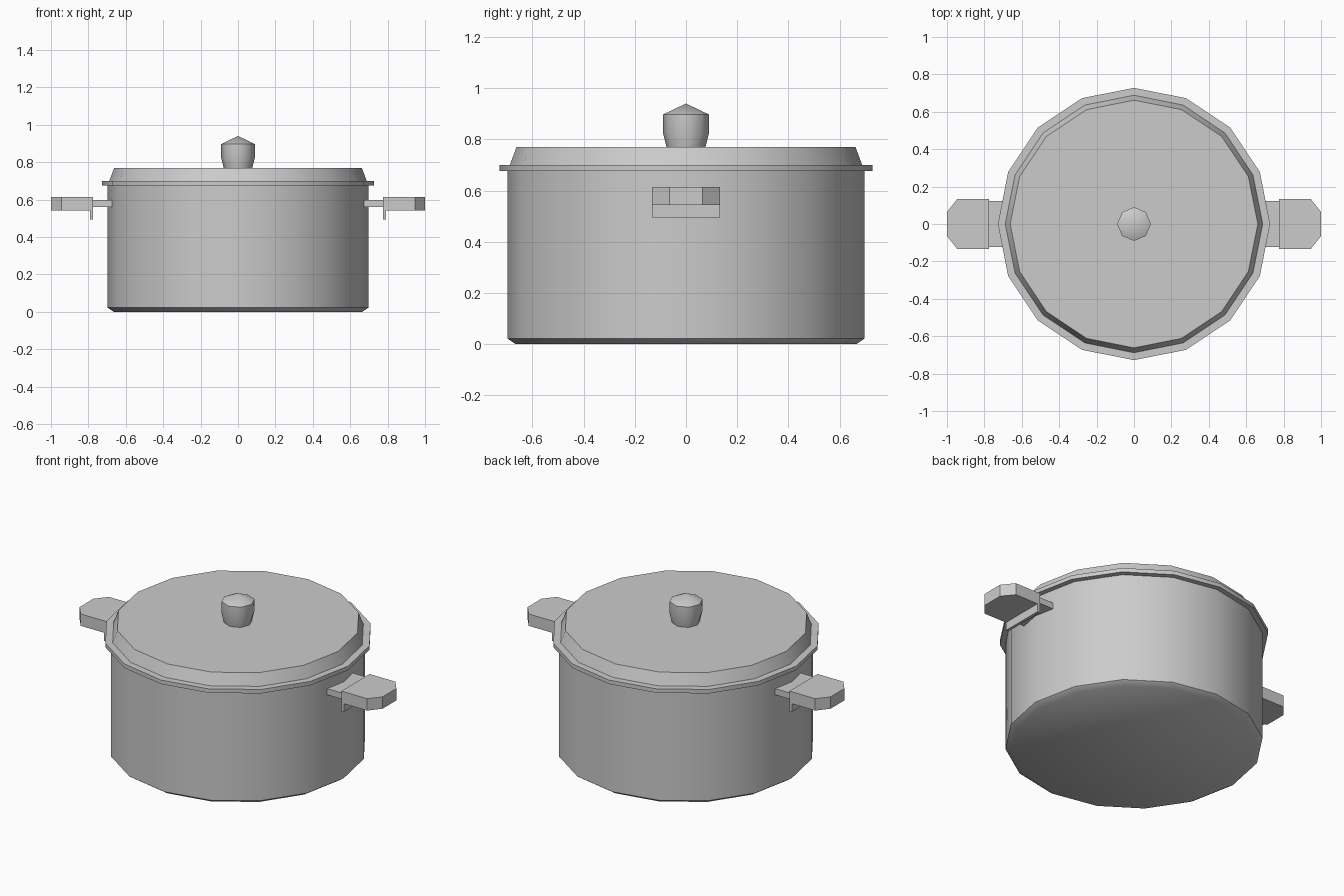
import bpy, bmesh
from math import cos, sin, tau, radians

if "Cube" in bpy.data.objects:
    bpy.data.objects.remove(bpy.data.objects["Cube"], do_unlink=True)

metal = bpy.data.materials.new("grey_metal")
metal.use_nodes = True
GREY = (0.6, 0.6, 0.6, 1)
metal.diffuse_color = GREY
metal.node_tree.nodes["Principled BSDF"].inputs["Base Color"].default_value = GREY


def finish(name, bm, angle=None):
    """Turn a bmesh into an object, smooth below the given angle."""
    bmesh.ops.recalc_face_normals(bm, faces=bm.faces)
    mesh = bpy.data.meshes.new(name)
    bm.to_mesh(mesh)
    bm.free()
    mesh.materials.append(metal)
    if angle:
        mesh.shade_smooth()
        mesh.set_sharp_from_angle(angle=radians(angle))
    obj = bpy.data.objects.new(name, mesh)
    bpy.context.collection.objects.link(obj)
    return obj


def lathe(name, profile, sides, angle):
    """Stack rings of (radius, height); radius 0 closes to a point."""
    bm = bmesh.new()
    rings = []
    for r, z in profile:
        if r == 0:
            rings.append([bm.verts.new((0, 0, z))] * sides)
        else:
            rings.append([bm.verts.new((r * cos(tau * i / sides), r * sin(tau * i / sides), z))
                          for i in range(sides)])
    for low, high in zip(rings, rings[1:]):
        for i in range(sides):
            j = (i + 1) % sides
            corners = dict.fromkeys((low[i], low[j], high[j], high[i]))
            bm.faces.new(list(corners))
    for ring, (r, z) in ((rings[0], profile[0]), (rings[-1], profile[-1])):
        if r:
            bm.faces.new(ring)
    return finish(name, bm, angle)


def slab(name, outline, bottom, top):
    """Extrude a flat outline between two heights."""
    bm = bmesh.new()
    face = bm.faces.new([bm.verts.new((x, y, bottom)) for x, y in outline])
    out = bmesh.ops.extrude_face_region(bm, geom=[face])
    moved = [v for v in out["geom"] if isinstance(v, bmesh.types.BMVert)]
    bmesh.ops.translate(bm, verts=moved, vec=(0, 0, top - bottom))
    return finish(name, bm)


def rect(x0, x1, y):
    return [(x0, -y), (x1, -y), (x1, y), (x0, y)]


# Pot, rim, lid and knob
lathe("pot_body", [(0.665, 0), (0.697, 0.022), (0.697, 0.68)], 16, 40)
lathe("rim", [(0.728, 0.676), (0.728, 0.7)], 16, 30)
lathe("lid", [(0.69, 0.695), (0.662, 0.77)], 16, 30)
lathe("lid_knob", [(0.075, 0.765), (0.09, 0.825), (0.09, 0.897), (0, 0.94)], 8, 50)

# Handles on both sides
for side, s in (("left", 1), ("right", -1)):
    grip = [(0.775, -0.133), (0.945, -0.133), (1, -0.065),
            (1, 0.065), (0.945, 0.133), (0.775, 0.133)]
    for part, outline, low, high in (
            ("handle_grip", grip, 0.543, 0.614),
            ("handle_lip", rect(0.775, 0.792, 0.133), 0.494, 0.545),
            ("handle_bracket", rect(0.64, 0.785, 0.122), 0.56, 0.597)):
        slab(side + "_" + part, [(s * x, y) for x, y in outline], low, high)
